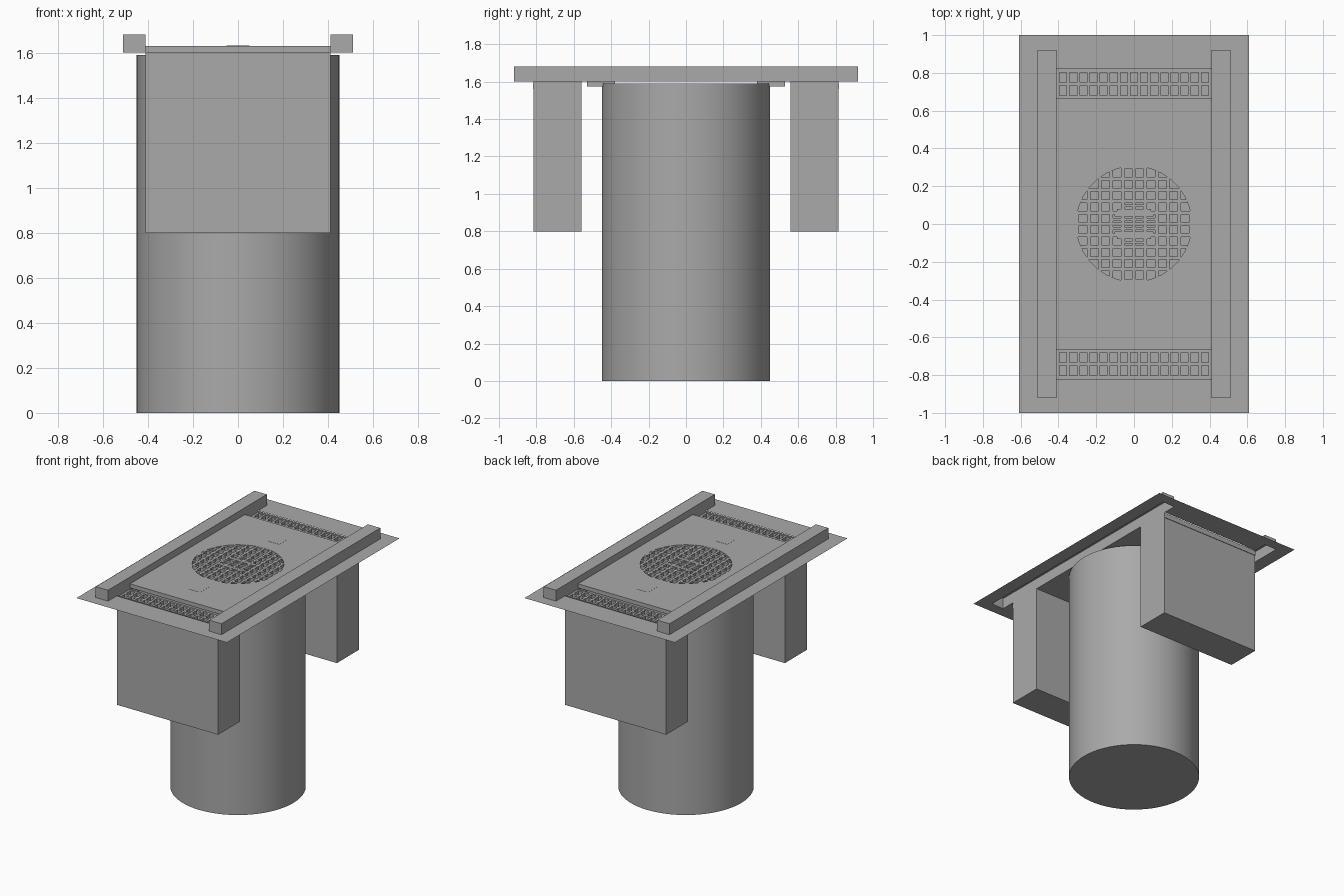
import bpy, bmesh, math

if "Cube" in bpy.data.objects:
    bpy.data.objects.remove(bpy.data.objects["Cube"], do_unlink=True)

grey = bpy.data.materials.new("plain_grey")
grey.use_nodes = True
colour = (0.4, 0.4, 0.4, 1)
grey.diffuse_color = colour
grey.node_tree.nodes["Principled BSDF"].inputs["Base Color"].default_value = colour

DECK = 1.6      # height of the cover sheet
TOP = 1.63      # height of the raised lid
HALF = 0.41     # half width between the rails


def finish(name, bm):
    mesh = bpy.data.meshes.new(name)
    bm.to_mesh(mesh)
    bm.free()
    mesh.materials.append(grey)
    obj = bpy.data.objects.new(name, mesh)
    bpy.context.collection.objects.link(obj)
    return obj


def add_box(bm, x, y, z, skip=None):
    """Box from (low, high) ranges; skip removes the face pointing along +z or -z."""
    verts = bmesh.ops.create_cube(bm, size=1)["verts"]
    for v in verts:
        v.co = [r[0] if c < 0 else r[1] for c, r in zip(v.co, (x, y, z))]
    if skip:
        faces = {f for v in verts for f in v.link_faces}
        bm.normal_update()
        bmesh.ops.delete(bm, geom=[f for f in faces if f.normal.z * skip > 0.5],
                         context="FACES_ONLY")


def add_sheet(bm, x, y, z):
    corners = ((x[0], y[0]), (x[1], y[0]), (x[1], y[1]), (x[0], y[1]))
    bm.faces.new([bm.verts.new((a, b, z)) for a, b in corners])


def span(sign, low, high):
    return tuple(sorted((sign * low, sign * high)))


# Round tank, open at the top
bm = bmesh.new()
bmesh.ops.create_cone(bm, cap_ends=True, segments=64, radius1=0.45, radius2=0.45, depth=1.59)
bmesh.ops.translate(bm, verts=bm.verts, vec=(0, 0, 0.795))
bmesh.ops.delete(bm, geom=[f for f in bm.faces if f.normal.z > 0.5], context="FACES_ONLY")
tank = finish("round_tank", bm)
bpy.context.view_layer.objects.active = tank
tank.select_set(True)
bpy.ops.object.shade_smooth_by_angle(angle=math.radians(40))

# Thin cover sheet, left open under the rails and side grates
bm = bmesh.new()
for s in (-1, 1):
    add_sheet(bm, span(s, 0.51, 0.61), (-1, 1), DECK)
    add_sheet(bm, (-0.51, 0.51), span(s, 0.92, 1), DECK)
    add_sheet(bm, (-HALF, HALF), span(s, 0.82, 0.92), DECK)
finish("cover_sheet", bm)

# Hollow rails, open underneath
for s, side in ((1, "left"), (-1, "right")):
    bm = bmesh.new()
    add_box(bm, span(s, HALF, 0.51), (-0.92, 0.92), (DECK, 1.68), skip=-1)
    finish(side + "_rail", bm)

# Raised lid with a round opening
bm = bmesh.new()
add_box(bm, (-HALF, HALF), (-0.665, 0.665), (DECK, TOP))
lid = finish("raised_lid", bm)
bm = bmesh.new()
bmesh.ops.create_cone(bm, cap_ends=True, segments=64, radius1=0.305, radius2=0.305, depth=0.4)
bmesh.ops.translate(bm, verts=bm.verts, vec=(0, 0, DECK))
cutter = finish("opening_cutter", bm)
cutter.hide_render = True
cutter.hide_set(True)
cut = lid.modifiers.new("round_opening", "BOOLEAN")
cut.object = cutter
cut.solver = "EXACT"

# Round grate: crossing bars trimmed to the circle
bm = bmesh.new()
for i in range(-5, 6):
    p = i * 0.06
    reach = math.sqrt(0.305 ** 2 - p * p)
    bar = (p - 0.009, p + 0.009)
    add_box(bm, bar, (-reach, reach), (DECK, TOP - 0.001))
    add_box(bm, (-reach, reach), bar, (DECK, TOP - 0.001))
# Closely spaced slats in the middle
for i in range(-4, 5):
    p = i * 0.024
    reach = math.sqrt(0.115 ** 2 - p * p)
    add_box(bm, (-reach, reach), (p - 0.007, p + 0.007), (DECK, TOP))
finish("round_grate", bm)

for s, end in ((-1, "front"), (1, "back")):
    # Gutter boxes, open at the top
    bm = bmesh.new()
    add_box(bm, (-HALF, HALF), span(s, 0.56, 0.815), (0.8, DECK), skip=1)
    finish(end + "_gutter_box", bm)

    # Side grates with two rows of openings
    bm = bmesh.new()
    grate_z = (DECK - 0.04, DECK - 0.01)
    for y in (0.673, 0.742, 0.811):
        add_box(bm, (-HALF, HALF), span(s, y - 0.008, y + 0.008), grate_z)
    for i in range(16):
        x = -0.402 + i * 0.0536
        add_box(bm, (x - 0.008, x + 0.008), span(s, 0.665, 0.819), grate_z)
    finish(end + "_side_grate", bm)

    # Lift handle: flush plate above, shallow pocket below
    bm = bmesh.new()
    add_box(bm, (-0.05, 0.05), span(s, 0.41, 0.51), (TOP - 0.01, TOP + 0.001))
    finish(end + "_handle_plate", bm)
    bm = bmesh.new()
    add_box(bm, (-0.08, 0.08), span(s, 0.38, 0.53), (1.575, DECK))
    finish(end + "_handle_pocket", bm)
